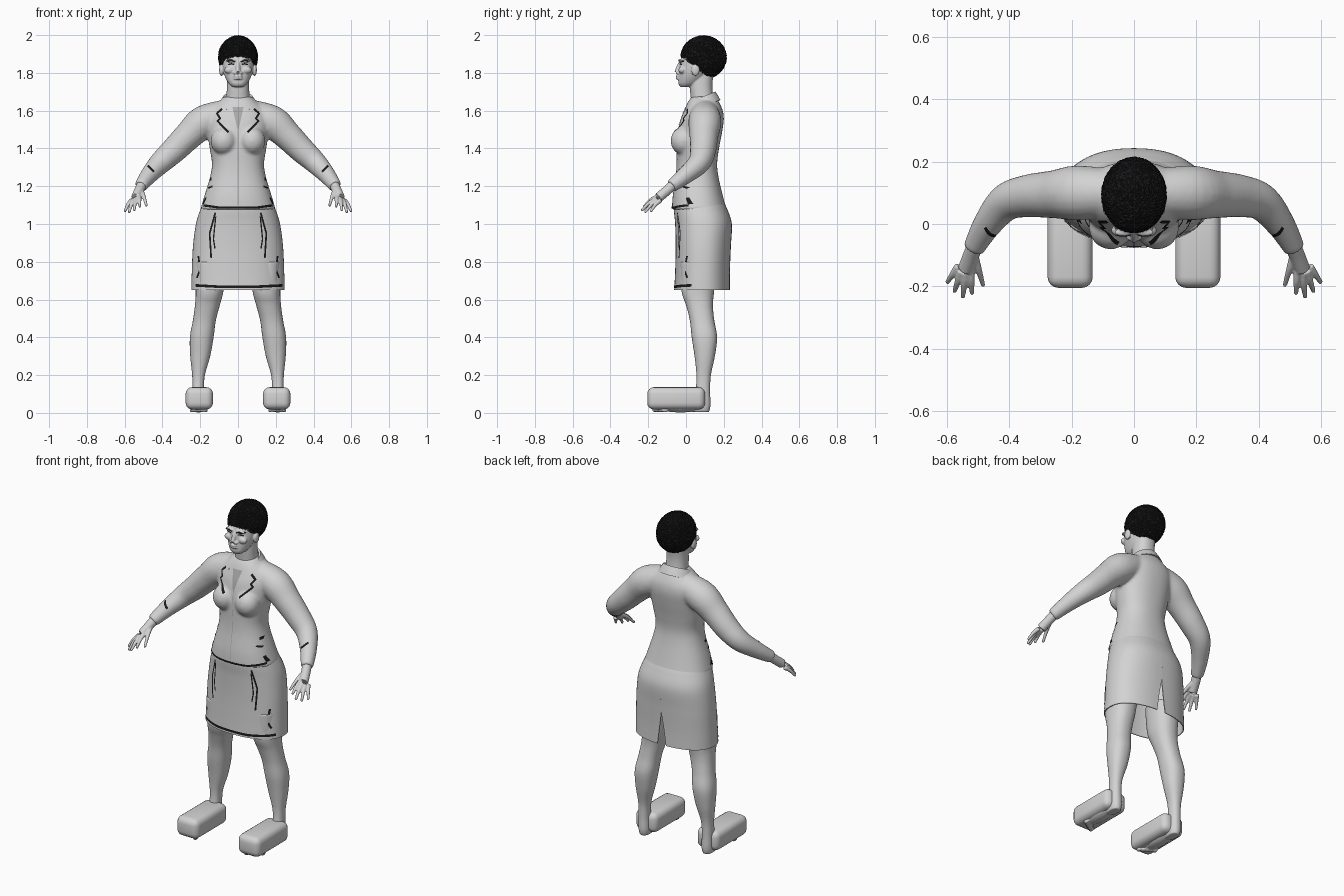
import bpy, bmesh, math, random
from mathutils import Vector, Matrix
from mathutils.bvhtree import BVHTree

random.seed(4)
if "Cube" in bpy.data.objects:
    bpy.data.objects.remove(bpy.data.objects["Cube"])


def material(name, value):
    m = bpy.data.materials.new(name)
    m.use_nodes = True
    m.diffuse_color = (value, value, value, 1)
    m.node_tree.nodes["Principled BSDF"].inputs["Base Color"].default_value = (value, value, value, 1)
    return m


GREY = material("light grey", 0.65)
SHADE = material("mid grey", 0.4)
BLACK = material("black", 0.01)


def finish(bm, name, mat, voxel=0, blur=0, thick=0, angle=50):
    """Turn a bmesh into a smooth object, optionally fusing its pieces."""
    if not thick:
        bmesh.ops.recalc_face_normals(bm, faces=bm.faces)
    me = bpy.data.meshes.new(name)
    bm.to_mesh(me)
    bm.free()
    ob = bpy.data.objects.new(name, me)
    bpy.context.collection.objects.link(ob)
    me.materials.append(mat)
    mods = []
    if voxel:
        mods.append(ob.modifiers.new("fuse", "REMESH"))
        mods[-1].voxel_size = voxel
    if blur:
        mods.append(ob.modifiers.new("blend", "SMOOTH"))
        mods[-1].iterations = blur
    if thick:
        mods.append(ob.modifiers.new("cloth", "SOLIDIFY"))
        mods[-1].thickness = thick
        mods[-1].offset = 0
    bpy.ops.object.select_all(action="DESELECT")
    bpy.context.view_layer.objects.active = ob
    ob.select_set(True)
    for m in mods:
        bpy.ops.object.modifier_apply(modifier=m.name)
    bpy.ops.object.shade_smooth_by_angle(angle=math.radians(angle))
    return ob


def spline(rows, steps=5):
    """Smooth curve through rows of numbers."""
    rows = [Vector(r) for r in rows]
    out = []
    for i in range(len(rows) - 1):
        a, b, c, d = rows[max(i - 1, 0)], rows[i], rows[i + 1], rows[min(i + 2, len(rows) - 1)]
        for k in range(steps):
            t = k / steps
            out.append(0.5 * (2 * b + (c - a) * t + (2 * a - 5 * b + 4 * c - d) * t * t
                              + (3 * b - a - 3 * c + d) * t ** 3))
    return out + [rows[-1]]


def skin(bm, rings, closed=True, caps=True):
    rings = [[bm.verts.new(p) for p in r] for r in rings]
    n = len(rings[0])
    for a, b in zip(rings, rings[1:]):
        for i in range(n if closed else n - 1):
            j = (i + 1) % n
            bm.faces.new((a[i], a[j], b[j], b[i]))
    if caps:
        bm.faces.new(rings[0])
        bm.faces.new(rings[-1])


def oval(x, z, rx, yf, yb, t, p=0.88):
    """Point on a rounded level section; t = 0 is the back."""
    c, s = math.cos(t), math.sin(t)
    return Vector((x + rx * math.copysign(abs(s) ** p, s),
                   (yf + yb) / 2 + (yb - yf) / 2 * math.copysign(abs(c) ** p, c), z))


def stack(bm, rows, n=40):
    """Loft of level sections: x, z, half width, front y, back y."""
    skin(bm, [[oval(*r, 2 * math.pi * i / n) for i in range(n)] for r in spline(rows)])


def tube(bm, rows, n=20):
    """Round tube along a path: x, y, z, radius."""
    pts = spline(rows)
    rings = []
    for i, p in enumerate(pts):
        d = pts[min(i + 1, len(pts) - 1)].xyz - pts[max(i - 1, 0)].xyz
        q = d.to_track_quat("Z", "Y")
        rings.append([p.xyz + q @ Vector((math.cos(a) * p[3], math.sin(a) * p[3], 0))
                      for a in (2 * math.pi * k / n for k in range(n))])
    skin(bm, rings)


def ball(bm, c, r, sub=3):
    m = Matrix.Translation(c) @ Matrix.Diagonal((*r, 1))
    return bmesh.ops.create_icosphere(bm, subdivisions=sub, radius=1, matrix=m)["verts"]


# Jacket: torso, bust and sleeves fused together
bm = bmesh.new()
stack(bm, [(0, 1.075, .2, -.075, .215), (0, 1.15, .178, -.07, .195), (0, 1.25, .148, -.055, .172),
           (0, 1.32, .138, -.05, .165), (0, 1.4, .15, -.05, .175), (0, 1.48, .16, -.045, .19),
           (0, 1.55, .165, -.03, .2), (0, 1.6, .15, -.01, .195), (0, 1.645, .105, .01, .175),
           (0, 1.675, .07, .03, .155)])
for s in (1, -1):
    ball(bm, (s * .075, -.012, 1.44), (.07, .07, .075))
    tube(bm, [(s * .06, .1, 1.585, .075), (s * .18, .1, 1.54, .088), (s * .26, .095, 1.47, .077),
              (s * .34, .09, 1.39, .069), (s * .41, .07, 1.325, .06), (s * .47, 0, 1.26, .047),
              (s * .515, -.078, 1.2, .035)])
jacket = finish(bm, "jacket", GREY, .008, 8)

# Collar: leaning band around the neck, open in front
bm = bmesh.new()
arc = [math.radians(-145 + 290 * i / 40) for i in range(41)]
skin(bm, [[oval(0, z + .03 * math.cos(t), r, .085 - r, .085 + r * .9, t, 1) for t in arc]
          for r, z in ((.105, 1.625), (.09, 1.65), (.078, 1.668), (.07, 1.66))], False, False)
finish(bm, "collar", GREY, thick=.006)

# Skirt: open shell with a wedge-shaped back vent
bm = bmesh.new()
rings = []
for r in spline([(0, .65, .245, -.06, .23), (0, .75, .242, -.055, .23), (0, .88, .236, -.052, .235),
                 (0, 1.0, .22, -.055, .24), (0, 1.08, .195, -.062, .215), (0, 1.13, .17, -.055, .19)], 8):
    gap = max(0, .84 - r[1]) * .45
    rings.append([oval(*r, gap + (2 * math.pi - 2 * gap) * i / 64) for i in range(65)])
skin(bm, rings, False, False)
skirt = finish(bm, "skirt", GREY, thick=.005)

# Head with neck, face and ears
bm = bmesh.new()
stack(bm, [(0, 1.6, .07, .03, .16), (0, 1.67, .062, .025, .145), (0, 1.74, .058, .02, .14),
           (0, 1.82, .056, .03, .15)])
stack(bm, [(0, 1.725, .028, -.028, .02), (0, 1.742, .048, -.04, .06), (0, 1.775, .067, -.04, .1),
           (0, 1.81, .079, -.037, .13), (0, 1.85, .085, -.033, .16), (0, 1.89, .086, -.022, .17),
           (0, 1.94, .07, .01, .15)])
tube(bm, [(0, -.03, 1.857, .008), (0, -.04, 1.83, .011), (0, -.049, 1.803, .013)])
for z in (1.782, 1.77):
    ball(bm, (0, -.04, z), (.026, .014, .0065))
for s in (1, -1):
    ball(bm, (s * .014, -.042, 1.8), (.012, .011, .009))
    ball(bm, (s * .034, -.027, 1.865), (.03, .012, .009))
    ball(bm, (s * .045, -.02, 1.815), (.028, .02, .02))
    ball(bm, (s * .088, .05, 1.815), (.012, .022, .032))
head = finish(bm, "head", GREY, .004, 3)

# Hair: rough cropped cap tucked in below the hairline
bm = bmesh.new()
mid = Vector((0, .093, 1.882))
for v in ball(bm, mid, (.105, .122, .116), 6):
    low = v.co.z < 1.885 - .75 * (v.co.y + .03)
    v.co = mid + (v.co - mid) * (.7 if low else random.uniform(.97, 1.015))
finish(bm, "hair", BLACK, angle=20)

for s, side in ((1, "left"), (-1, "right")):
    # Hand: palm, four fingers and thumb
    bm = bmesh.new()
    tube(bm, [(s * .508, -.065, 1.21, .027), (s * .523, -.1, 1.178, .026), (s * .54, -.145, 1.14, .026)])
    for base, tip in (((.524, -.15, 1.145), (.52, -.225, 1.09)), ((.54, -.155, 1.135), (.55, -.236, 1.07)),
                      ((.554, -.15, 1.128), (.577, -.218, 1.06)), ((.564, -.135, 1.125), (.6, -.188, 1.065)),
                      ((.512, -.1, 1.175), (.484, -.198, 1.095))):
        a, b = (Vector((s * p[0], p[1], p[2])) for p in (base, tip))
        m = a.lerp(b, .5) + Vector((0, 0, .008))
        tube(bm, [(*a, .013), (*m, .0105), (*b, .007)], 12)
    finish(bm, side + "_hand", GREY, .004, 3)

    # Leg with heel and toes
    bm = bmesh.new()
    stack(bm, [(s * .145, .8, .085, -.03, .17), (s * .15, .65, .074, -.025, .15),
               (s * .162, .57, .066, .0, .143), (s * .178, .49, .061, .02, .15),
               (s * .192, .4, .063, .03, .165), (s * .2, .3, .053, .045, .153),
               (s * .209, .2, .034, .055, .132), (s * .211, .12, .031, .05, .128),
               (s * .21, .04, .034, .03, .13), (s * .21, .004, .028, .035, .122)], 28)
    ball(bm, (s * .21, -.03, .04), (.048, .14, .038))
    for i in range(5):
        ball(bm, (s * (.17 + .019 * i), -.16 + .012 * i, .016), (.011, .022, .014), 2)
    finish(bm, side + "_leg", GREY, .006, 3)

    # Blocky shoe
    bm = bmesh.new()
    bmesh.ops.create_cube(bm, matrix=Matrix.Translation((s * .205, -.052, .077))
                          @ Matrix.Diagonal((.145, .306, .118, 1)))
    bmesh.ops.bevel(bm, geom=bm.edges[:], offset=.035, segments=4, profile=.5, affect="EDGES")
    finish(bm, side + "_shoe", GREY)


def strip(name, target, path, width, mat=BLACK, end=None):
    """Thin ribbon laid on the front of a target, following x, z points."""
    tree = BVHTree.FromObject(target, bpy.context.evaluated_depsgraph_get())
    pts = []
    for a, b in zip(path, path[1:]):
        a, b = Vector(a), Vector(b)
        n = max(2, int((b - a).length / .008))
        pts += [a.lerp(b, i / n) for i in range(n)]
    pts.append(Vector(path[-1]))
    bm, last = bmesh.new(), None
    for i, p in enumerate(pts):
        d = (pts[min(i + 1, len(pts) - 1)] - pts[max(i - 1, 0)]).normalized()
        w = width + ((width if end is None else end) - width) * i / (len(pts) - 1)
        pair = []
        for k in (-1, 0, 1):
            q = p + Vector((-d.y, d.x)) * w / 2 * k
            hit = tree.ray_cast(Vector((q.x, -1, q.y)), Vector((0, 1, 0)))[0]
            pair.append(bm.verts.new(hit - Vector((0, .003, 0))) if hit else None)
        if last and all(pair) and all(last):
            for k in (0, 1):
                bm.faces.new((last[k], last[k + 1], pair[k + 1], pair[k]))
        last = pair
    finish(bm, name, mat)


# Shirt opening, front seam and hem trims
strip("shirt_opening", jacket, [(0, 1.62), (0, 1.495)], .06, SHADE, .003)
strip("front_seam", jacket, [(0, 1.495), (0, 1.1)], .003, SHADE)
strip("jacket_hem", jacket, [(-.192, 1.1), (-.1, 1.087), (.1, 1.087), (.192, 1.1)], .012)
strip("skirt_hem", skirt, [(-.225, .675), (-.1, .668), (.1, .668), (.235, .675)], .014)

# Mirrored trims and face marks
for s, side in ((1, "left_"), (-1, "right_")):
    for name, target, width, path in (
            ("lapel", jacket, .011, ((.085, 1.61), (.112, 1.585), (.095, 1.56), (.108, 1.545), (.05, 1.485))),
            ("cuff", jacket, .011, ((.478, 1.31), (.445, 1.277))),
            ("side_seam", jacket, .009, ((.133, 1.31), (.146, 1.23))),
            ("pocket", jacket, .009, ((.135, 1.2), (.165, 1.187))),
            ("hip_trim", jacket, .008, ((.17, 1.14), (.185, 1.105))),
            ("pleat", skirt, .009, ((.12, 1.06), (.15, .95), (.142, .82))),
            ("inner_pleat", skirt, .007, ((.118, 1.04), (.13, .92), (.122, .87))),
            ("skirt_trim", skirt, .009, ((.21, .83), (.2, .76), (.218, .715))),
            ("brow", head, .008, ((.014, 1.858), (.035, 1.868), (.062, 1.862))),
            ("eye", head, .007, ((.02, 1.845), (.035, 1.848), (.052, 1.844)))):
        strip(side + name, target, [(s * x, z) for x, z in path], width)
strip("mouth_line", head, [(-.02, 1.776), (.02, 1.776)], .002, SHADE)
